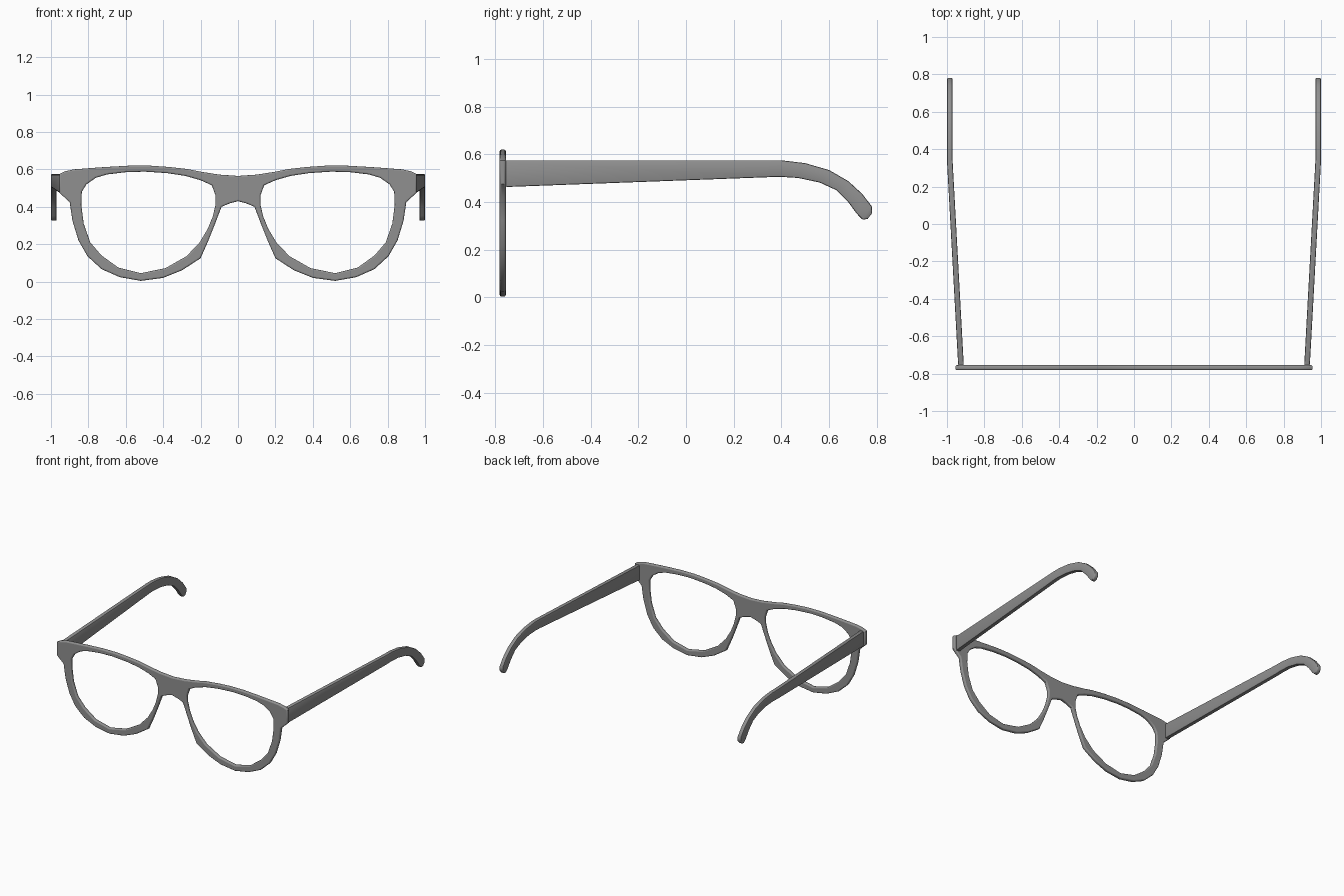
import bpy
import bmesh
from math import radians

cube = bpy.data.objects.get("Cube")
if cube:
    bpy.data.objects.remove(cube, do_unlink=True)

GREY = (0.28, 0.28, 0.28, 1)
grey = bpy.data.materials.new("frame grey")
grey.use_nodes = True
grey.diffuse_color = GREY
grey.node_tree.nodes["Principled BSDF"].inputs["Base Color"].default_value = GREY


def activate(ob):
    bpy.ops.object.select_all(action="DESELECT")
    ob.select_set(True)
    bpy.context.view_layer.objects.active = ob


def mirrored(points):
    return [(-x, z) for x, z in reversed(points)]


# Front frame: half of the outer outline, from bridge top round to bridge underside
outer = [(0, .565), (.1, .572), (.19, .586), (.27, .602), (.37, .613), (.47, .62),
         (.58, .62), (.72, .612), (.88, .6), (.93, .588), (.955, .575), (.955, .475),
         (.9, .425), (.885, .325), (.853, .22), (.805, .136), (.73, .067), (.633, .024),
         (.52, .004), (.4, .02), (.3, .06), (.2, .125), (.16, .215), (.13, .29),
         (.088, .4), (.045, .418), (0, .43)]
# Lens opening on one side
lens = [(.12, .41), (.12, .46), (.14, .515), (.2, .542), (.28, .565), (.38, .58),
        (.5, .588), (.6, .585), (.7, .573), (.76, .555), (.81, .52), (.835, .48),
        (.838, .41), (.825, .31), (.79, .21), (.73, .14), (.64, .075), (.52, .045),
        (.388, .072), (.275, .136), (.205, .21), (.163, .28), (.136, .345)]

# Filled flat curve with holes, thickened and rounded along its rims
curve = bpy.data.curves.new("front_frame", "CURVE")
curve.dimensions = "2D"
curve.fill_mode = "BOTH"
curve.extrude = 0.005
curve.bevel_depth = 0.008
curve.bevel_resolution = 2
curve.offset = -0.008
for loop in (outer + mirrored(outer)[1:-1], lens, mirrored(lens)):
    spline = curve.splines.new("POLY")
    spline.points.add(len(loop) - 1)
    for point, (x, z) in zip(spline.points, loop):
        point.co = (x, z, 0, 1)
    spline.use_cyclic_u = True
frame = bpy.data.objects.new("front_frame", curve)
bpy.context.collection.objects.link(frame)
frame.rotation_euler.x = radians(90)
frame.location.y = -0.768
curve.materials.append(grey)
activate(frame)
bpy.ops.object.convert(target="MESH")
bpy.ops.object.shade_smooth_by_angle(angle=radians(40))

# Temple arms: each station gives the top edge (y, z) and the bottom edge (y, z)
stations = [(-.757, .575, -.757, .463), (.34, .575, .34, .504), (.4, .575, .39, .506),
            (.5, .563, .47, .501), (.6, .534, .56, .482), (.68, .488, .63, .45),
            (.74, .433, .68, .4), (.78, .38, .715, .352), (.78, .353, .737, .329),
            (.762, .33, .745, .326)]


def arm_x(y):
    # splays outward to the bend, then runs straight back
    return .925 + .06 * min(1, (y + .757) / 1.097)


def temple_arm(name, side):
    bm = bmesh.new()
    rings = []
    for ty, tz, by, bz in stations:
        corners = [(ty, tz, -1), (ty, tz, 1), (by, bz, 1), (by, bz, -1)]
        rings.append([bm.verts.new((side * (arm_x(y) + .015 * s), y, z))
                      for y, z, s in corners])
    for a, b in zip(rings, rings[1:]):
        for i in range(4):
            j = (i + 1) % 4
            bm.faces.new((a[i], a[j], b[j], b[i]))
    bm.faces.new(rings[0])
    bm.faces.new(rings[-1])
    bmesh.ops.recalc_face_normals(bm, faces=bm.faces)
    mesh = bpy.data.meshes.new(name)
    bm.to_mesh(mesh)
    bm.free()
    mesh.materials.append(grey)
    arm = bpy.data.objects.new(name, mesh)
    bpy.context.collection.objects.link(arm)
    bevel = arm.modifiers.new("rounded edges", "BEVEL")
    bevel.width = 0.006
    bevel.segments = 2
    bevel.limit_method = "ANGLE"
    bevel.angle_limit = radians(50)
    activate(arm)
    bpy.ops.object.modifier_apply(modifier=bevel.name)
    bpy.ops.object.shade_smooth_by_angle(angle=radians(40))


temple_arm("left_temple_arm", 1)
temple_arm("right_temple_arm", -1)
